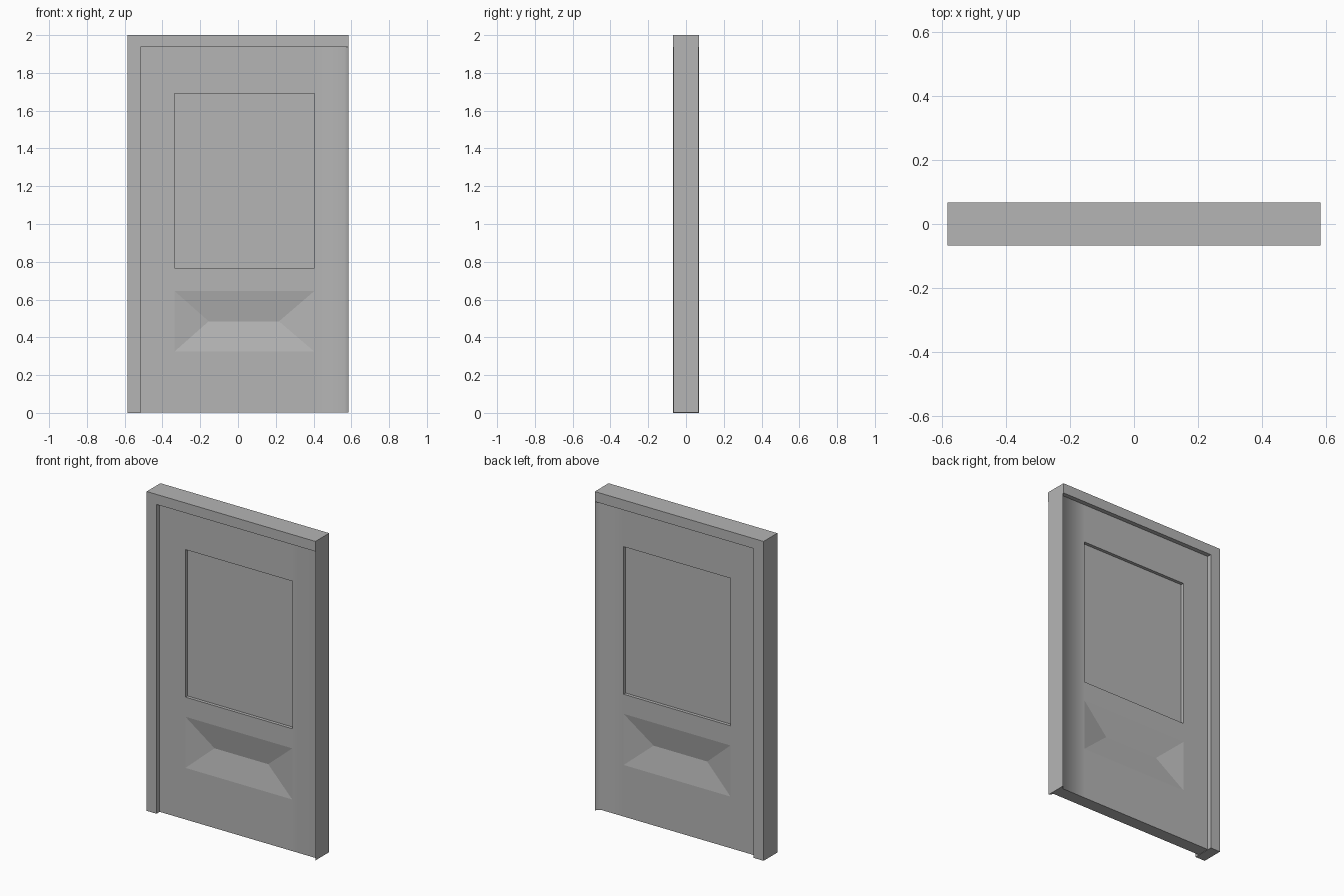
import bpy, bmesh

if "Cube" in bpy.data.objects:
    bpy.data.objects.remove(bpy.data.objects["Cube"])

# Mid grey paint
paint = bpy.data.materials.new("grey_paint")
paint.diffuse_color = (0.46, 0.46, 0.46, 1)
paint.use_nodes = True
paint.node_tree.nodes["Principled BSDF"].inputs["Base Color"].default_value = paint.diffuse_color

def add(name, bm):
    me = bpy.data.meshes.new(name)
    bm.to_mesh(me)
    bm.free()
    me.materials.append(paint)
    ob = bpy.data.objects.new(name, me)
    bpy.context.collection.objects.link(ob)
    return ob

# Frame: latch-side jamb and header as one L-shaped extrusion
outline = [(-0.585, 0), (-0.517, 0), (-0.517, 1.937), (0.584, 1.937), (0.584, 2), (-0.585, 2)]
bm = bmesh.new()
face = bm.faces.new([bm.verts.new((x, -0.068, z)) for x, z in outline])
ret = bmesh.ops.extrude_face_region(bm, geom=[face], use_keep_orig=True)
for v in ret["geom"]:
    if isinstance(v, bmesh.types.BMVert):
        v.co.y = 0.068
bmesh.ops.recalc_face_normals(bm, faces=bm.faces)
add("frame", bm)

# Door leaf: front half on a grid of panel lines, flaring out at the hinge edge
FACE, GLASS, VALLEY, EDGE = -0.04, -0.02, -0.011, -0.065
xs = [-0.517, -0.336, 0.404, 0.564, 0.584]
zs = [0.002, 0.325, 0.645, 0.768, 1.692, 1.937]
bm = bmesh.new()
grid = [[bm.verts.new((x, EDGE if x > 0.57 else FACE, z)) for z in zs] for x in xs]
window = None
for i in range(len(xs) - 1):
    for j in range(len(zs) - 1):
        a, b = grid[i][j], grid[i + 1][j]
        c, d = grid[i + 1][j + 1], grid[i][j + 1]
        if (i, j) == (1, 1):
            # Sunken hipped panel
            l = bm.verts.new((-0.155, VALLEY, 0.485))
            r = bm.verts.new((0.217, VALLEY, 0.485))
            for f in ((a, b, r, l), (b, c, r), (c, d, l, r), (d, a, l)):
                bm.faces.new(f)
            continue
        f = bm.faces.new((a, b, c, d))
        f.smooth = i >= 2
        if (i, j) == (1, 3):
            window = f

# Close the outer rim back to the centre plane
rim = [e for e in bm.edges if e.is_boundary]
ret = bmesh.ops.extrude_edge_only(bm, edges=rim)
for v in ret["geom"]:
    if isinstance(v, bmesh.types.BMVert):
        v.co.y = 0
for f in ret["geom"]:
    if isinstance(f, bmesh.types.BMFace):
        f.smooth = False

# Recessed window
pane = bmesh.ops.extrude_discrete_faces(bm, faces=[window])["faces"][0]
for v in pane.verts:
    v.co.y = GLASS
bmesh.ops.recalc_face_normals(bm, faces=bm.faces)
pane.normal_update()
if pane.normal.y > 0:
    bmesh.ops.reverse_faces(bm, faces=bm.faces)
door = add("door_leaf", bm)
mod = door.modifiers.new("back_half", 'MIRROR')
mod.use_axis = (False, True, False)
